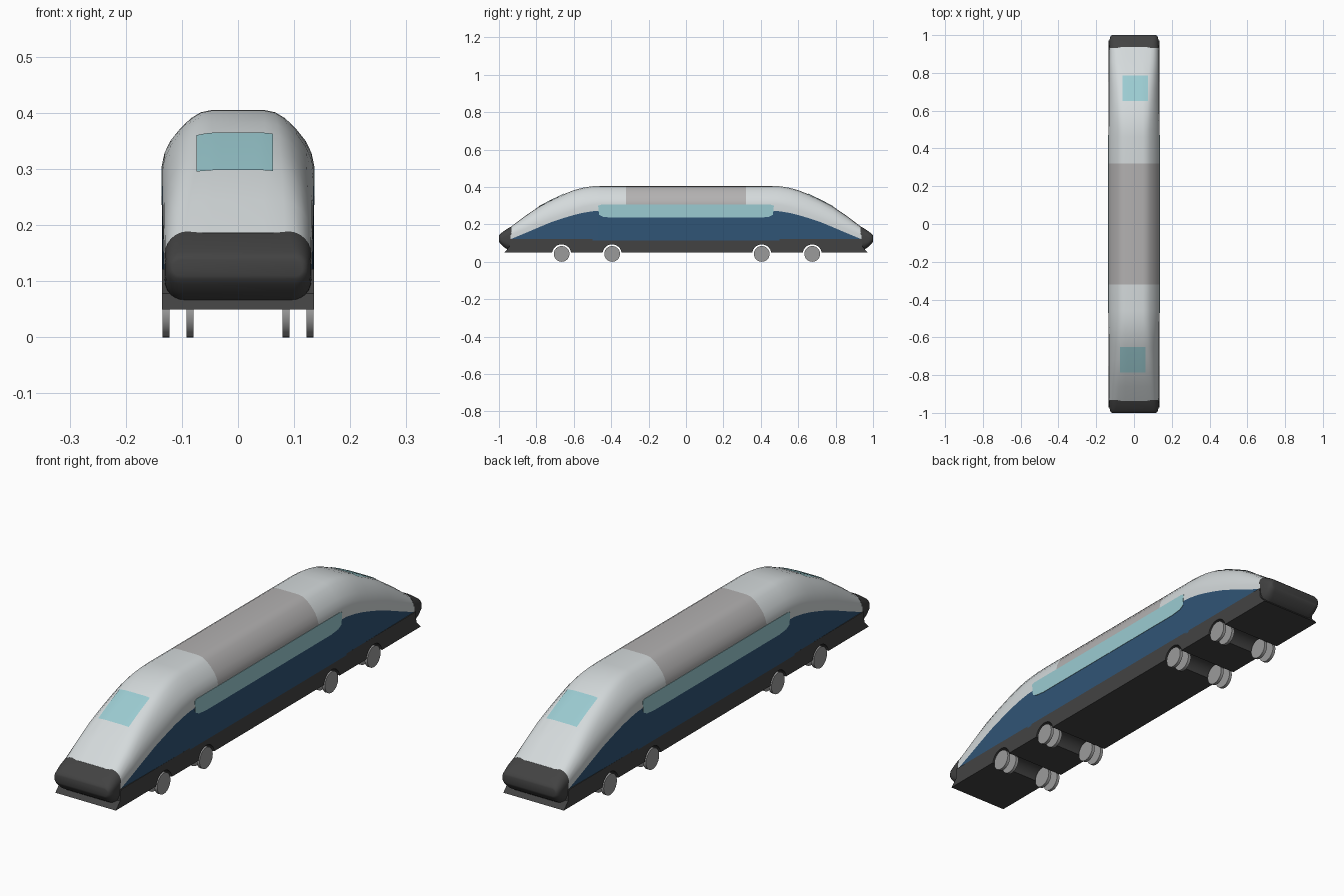
import bpy, bmesh
from math import sin, cos, pi, radians, asin

if "Cube" in bpy.data.objects:
    bpy.data.objects.remove(bpy.data.objects["Cube"])


def mat(name, r, g, b):
    m = bpy.data.materials.new(name)
    m.diffuse_color = (r, g, b, 1)
    m.use_nodes = True
    m.node_tree.nodes["Principled BSDF"].inputs["Base Color"].default_value = m.diffuse_color
    return m


WHITE = mat("shell_white", 0.66, 0.70, 0.71)
BLUE = mat("side_blue", 0.03, 0.09, 0.18)
ROOF = mat("roof_grey", 0.45, 0.44, 0.44)
DARK = mat("dark_grey", 0.055, 0.055, 0.055)
GLASS = mat("glass", 0.33, 0.60, 0.64)
STEEL = mat("wheel_steel", 0.33, 0.33, 0.33)


def make(name, verts, faces, mats, idx=None, angle=35):
    me = bpy.data.meshes.new(name)
    me.from_pydata(verts, [], faces)
    for m in mats:
        me.materials.append(m)
    if idx:
        me.polygons.foreach_set("material_index", idx)
    bm = bmesh.new()
    bm.from_mesh(me)
    bmesh.ops.recalc_face_normals(bm, faces=bm.faces)
    bm.to_mesh(me)
    bm.free()
    ob = bpy.data.objects.new(name, me)
    bpy.context.collection.objects.link(ob)
    bpy.ops.object.select_all(action='DESELECT')
    ob.select_set(True)
    bpy.context.view_layer.objects.active = ob
    bpy.ops.object.shade_smooth_by_angle(angle=radians(angle))
    return ob


def loft(name, rings, mats, pick=None, angle=35):
    n = len(rings[0])
    verts = [p for r in rings for p in r]
    faces, idx = [], []
    for i in range(len(rings) - 1):
        for j in range(n):
            k = (j + 1) % n
            faces.append((i*n + j, i*n + k, (i+1)*n + k, (i+1)*n + j))
            idx.append(pick(i, j) if pick else 0)
    faces += [tuple(range(n)), tuple(range((len(rings)-1)*n, len(rings)*n))]
    idx += [0, 0]
    return make(name, verts, faces, mats, idx, angle)


def extrude_x(name, pts, x0, x1, m):
    return loft(name, [[(x, y, z) for y, z in pts] for x in (x0, x1)], [m])


# Stations: y, top of blue, shoulder height, roof height
ST = [(0.32, .275, .31, .405), (0.46, .272, .31, .405), (0.50, .27, .305, .404),
      (0.55, .262, .295, .396), (0.60, .25, .277, .383), (0.65, .235, .257, .363),
      (0.72, .212, .232, .330), (0.785, .185, .205, .296), (0.86, .153, .175, .245),
      (0.937, .121, .143, .187)]
# Roof arc as fractions of half width and arc height: mid train, and nose
MID = [(1, 0), (.97, .2), (.89, .43), (.76, .66), (.62, .85), (.49, .96), (.35, 1), (0, 1)]
NOSE = [(1, 0), (.99, .25), (.95, .5), (.88, .75), (.78, .9), (.64, .97), (.35, 1), (0, 1)]


def arc(s):
    y, zb, zs, zt = s
    t = max(0, (y - .5) / .44)
    w = .135 - .004 * t * t
    return [(w * (a[0]*(1-t) + b[0]*t), zs + (zt-zs) * (a[1]*(1-t) + b[1]*t))
            for a, b in zip(MID, NOSE)]


def section(s, sign):
    a = arc(s)
    half = [(a[0][0], .115), (a[0][0], s[1])] + a
    pts = half + [(-x, z) for x, z in half[-2::-1]]
    return [(x, sign * s[0], z) for x, z in pts]


# Body shell
rings = [section(s, -1) for s in reversed(ST)] + [section(s, 1) for s in ST]
N = len(rings[0])
MIDSPAN = len(ST) - 1


def body_mat(i, j):
    if j in (0, N - 2):
        return 1
    if j == N - 1:
        return 3
    return 2 if i == MIDSPAN else 0


loft("body_shell", rings, [WHITE, BLUE, ROOF, DARK], body_mat)


# Underframe with wheel arches and end ploughs
AXLES = [-.665, -.395, .405, .675]
R, CZ, AR, BASE = .042, .042, .051, .05
prof = [(-.972, BASE)]
a0 = asin((BASE - CZ) / AR)
for y in AXLES:
    for k in range(17):
        a = pi - a0 - (pi - 2*a0) * k / 16
        prof.append((y + AR * cos(a), CZ + AR * sin(a)))
prof += [(.972, BASE), (.945, .078), (.94, .122), (-.94, .122), (-.945, .078)]
extrude_x("underframe", prof, -.135, .135, DARK)


# Nose caps
def rounded(y, hw, z0, z1, r):
    pts = []
    for cx, cz, st in ((hw-r, z1-r, 0), (r-hw, z1-r, 1), (r-hw, z0+r, 2), (hw-r, z0+r, 3)):
        for k in range(7):
            a = (st + k / 6) * pi / 2
            pts.append((cx + r * cos(a), y, cz + r * sin(a)))
    return pts


for sgn, tag in ((-1, "front"), (1, "back")):
    loft(tag + "_nose_cap", [rounded(sgn * y, hw, z0, z1, r) for y, hw, z0, z1, r in (
        (.932, .131, .060, .189, .042), (.955, .1305, .066, .177, .038),
        (.975, .129, .079, .163, .032), (.990, .126, .094, .152, .025),
        (.998, .121, .104, .144, .018), (1.0, .115, .110, .138, .012))], [DARK], angle=40)

    # Windshield draped over the sloped roof
    verts, faces = [], []
    rows = ST[5:8]
    cols = 12
    for s in rows:
        c = arc(s)[::-1]
        for k in range(cols + 1):
            x = (-.068 + .136 * k / cols) + sgn * .006
            for (xa, za), (xb, zb) in zip(c, c[1:]):
                if xa <= abs(x) <= xb:
                    z = za + (zb - za) * (abs(x) - xa) / (xb - xa)
                    break
            verts.append((x, sgn * (s[0] + .001), z + .002))
    for i in range(len(rows) - 1):
        for k in range(cols):
            a = i * (cols + 1) + k
            faces.append((a, a + 1, a + cols + 2, a + cols + 1))
    ws = make(tag + "_windshield", verts, faces, [GLASS])
    if ws.data.polygons[0].normal.z < 0:
        ws.data.flip_normals()

# Side window bands
band = [(-.47, .300), (-.455, .305), (.455, .305), (.47, .300), (.465, .252),
        (.445, .241), (.40, .236), (-.40, .236), (-.445, .241), (-.465, .252)]
for sgn, tag in ((-1, "left"), (1, "right")):
    extrude_x(tag + "_window_band", band, sgn * .128, sgn * .1365, GLASS)

# Wheels: an outer and inner disc on each side of every axle
for i, y in enumerate(AXLES):
    disc = [(y + R * cos(2*pi*k/32), CZ + R * sin(2*pi*k/32)) for k in range(32)]
    for sgn, tag in ((-1, "left"), (1, "right")):
        extrude_x(f"{tag}_outer_wheel_{i+1}", disc, sgn * .122, sgn * .1345, STEEL)
        extrude_x(f"{tag}_inner_wheel_{i+1}", disc, sgn * .079, sgn * .092, STEEL)
